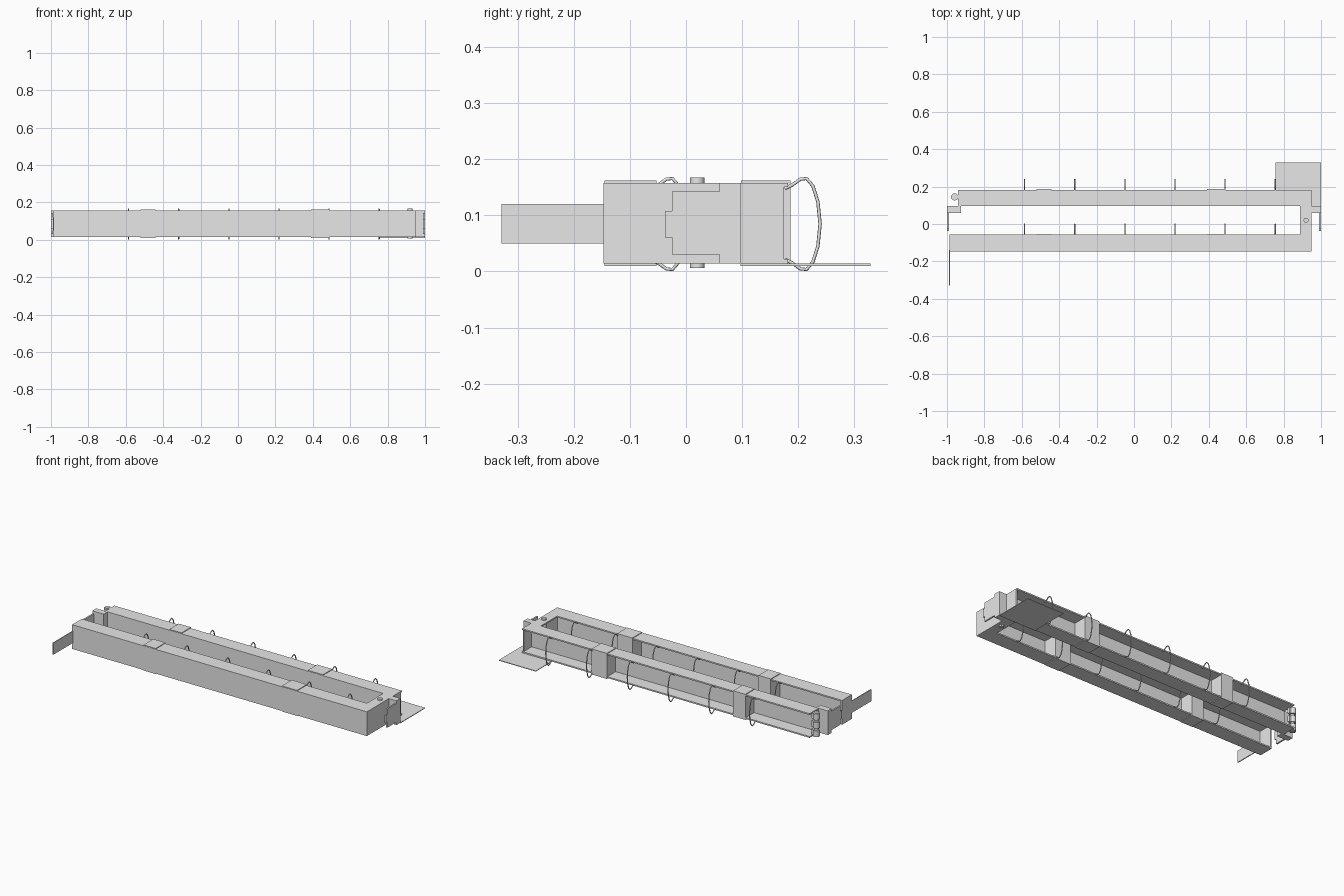
import bpy
import bmesh

cube = bpy.data.objects.get("Cube")
if cube:
    bpy.data.objects.remove(cube, do_unlink=True)

grey = bpy.data.materials.new("light grey")
grey.use_nodes = True
grey.diffuse_color = (0.8, 0.8, 0.8, 1)
grey.node_tree.nodes["Principled BSDF"].inputs["Base Color"].default_value = (0.8, 0.8, 0.8, 1)

BOTTOM, TOP, WALL = 0.014, 0.158, 0.008


def add_object(name, data):
    obj = bpy.data.objects.new(name, data)
    data.materials.append(grey)
    bpy.context.scene.collection.objects.link(obj)
    return obj


def boxes(name, *bounds):
    """One object from boxes given as (x range, y range, z range)."""
    bm = bmesh.new()
    for ranges in bounds:
        cube = bmesh.ops.create_cube(bm, size=1)
        for v in cube["verts"]:
            for axis, (low, high) in enumerate(ranges):
                v.co[axis] = (low + high) / 2 + v.co[axis] * (high - low)
    mesh = bpy.data.meshes.new(name)
    bm.to_mesh(mesh)
    bm.free()
    return add_object(name, mesh)


def rod(name, x, y, radius, low, high):
    bpy.ops.mesh.primitive_cylinder_add(vertices=24, radius=radius, depth=high - low,
                                        location=(x, y, (low + high) / 2))
    obj = bpy.context.object
    obj.name = name
    obj.data.materials.append(grey)
    bpy.ops.object.shade_smooth_by_angle()


def hoop(name, x, edge):
    """Wire loop standing out of the open side of a channel."""
    half = [(-0.006, 0.063), (0.008, 0.07), (0.022, 0.08), (0.033, 0.081),
            (0.044, 0.068), (0.053, 0.04), (0.057, 0)]
    path = half + [(y, -z) for y, z in reversed(half[:-1])]
    curve = bpy.data.curves.new(name, "CURVE")
    curve.dimensions = "3D"
    curve.bevel_depth = 0.003
    curve.bevel_resolution = 2
    curve.use_fill_caps = True
    spline = curve.splines.new("POLY")
    spline.points.add(len(path) - 1)
    for point, (y, z) in zip(spline.points, path):
        point.co = (x, edge + y, 0.0845 + z, 1)
    add_object(name, curve)


def channel(name, left, right, front, back):
    """Beam with a web in front, two flanges and an open back."""
    span, depth = (left, right), (front, back)
    boxes(name + "_channel",
          (span, (front, front + WALL), (BOTTOM, TOP)),
          (span, depth, (BOTTOM, BOTTOM + WALL)),
          (span, depth, (TOP - WALL, TOP)))
    # Closing bands and wire hoops
    for i, (a, b) in enumerate([(-0.52, -0.44), (0.39, 0.49)]):
        boxes(f"{name}_band_{i}", ((a, b), (front + 0.002, back + 0.004), (0.01, 0.162)))
    for i in range(6):
        hoop(f"{name}_hoop_{i}", -0.585 + i * 0.268, back)


channel("front_beam", -0.987, 0.95, -0.147, -0.057)
channel("back_beam", -0.94, 0.95, 0.096, 0.182)

# End walls and the link between the beams
boxes("front_beam_end_cap", ((-0.987, -0.977), (-0.147, -0.057), (BOTTOM, TOP)))
boxes("end_link",
      ((0.942, 0.95), (-0.147, 0.175), (BOTTOM, TOP)),
      ((0.887, 0.95), (-0.06, 0.1), (BOTTOM, BOTTOM + WALL)),
      ((0.887, 0.95), (-0.06, 0.1), (TOP - WALL, TOP)))
rod("link_pin", 0.92, 0.02, 0.013, 0.006, 0.167)

# Latches at both ends: a block and a stepped hook plate
for name, inner, outer in (("left", 0.925, 1), ("right", 0.95, 1)):
    side = 1 if name == "right" else -1

    def span(a, b):
        return tuple(sorted((side * a, side * b)))

    boxes(name + "_latch",
          (span(inner, outer), (0.06, 0.097), (BOTTOM, TOP)),
          (span(0.99, 0.999), (-0.025, 0.06), (0.03, 0.142)),
          (span(0.99, 0.999), (-0.037, -0.025), (0.06, 0.108)))

# Hinge on the back beam
HINGE_X, HINGE_Y = -0.959, 0.145
rod("hinge_pin", HINGE_X, HINGE_Y, 0.011, BOTTOM, TOP)
for i in range(3):
    low = BOTTOM + 0.004 + i * 0.05
    rod(f"hinge_knuckle_{i}", HINGE_X, HINGE_Y, 0.019, low, low + 0.037)
    boxes(f"hinge_tab_{i}", ((HINGE_X, -0.932), (0.138, 0.152), (low, low + 0.037)))

# Thin end plates
boxes("base_plate", ((0.757, 1), (0.097, 0.329), (0.01, 0.014)))
boxes("end_flag", ((-0.988, -0.983), (-0.329, -0.14), (0.05, 0.12)))
